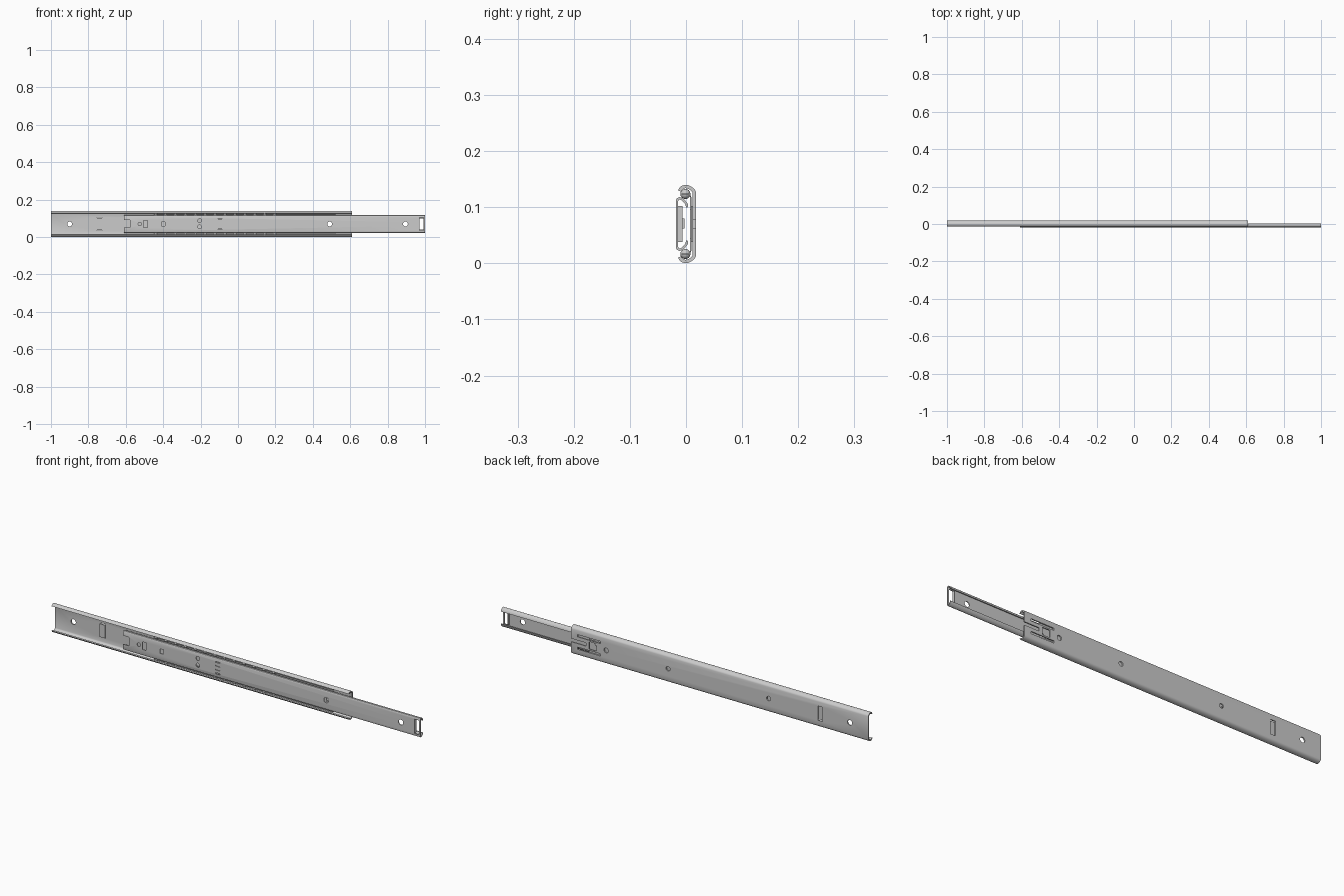
import bpy, bmesh, math
from mathutils import Matrix, Vector

if "Cube" in bpy.data.objects:
    bpy.data.objects.remove(bpy.data.objects["Cube"])

MID = 0.07  # height of the slide's centre line


def finish(bm, name):
    bmesh.ops.recalc_face_normals(bm, faces=bm.faces)
    me = bpy.data.meshes.new(name)
    bm.to_mesh(me)
    bm.free()
    ob = bpy.data.objects.new(name, me)
    bpy.context.collection.objects.link(ob)
    return ob


def smooth(ob, angle=35):
    bpy.ops.object.select_all(action='DESELECT')
    ob.select_set(True)
    bpy.context.view_layer.objects.active = ob
    bpy.ops.object.shade_smooth_by_angle(angle=math.radians(angle))


def add_box(bm, x0, x1, y0, y1, z0, z1):
    m = (Matrix.Translation(((x0 + x1) / 2, (y0 + y1) / 2, (z0 + z1) / 2))
         @ Matrix.Diagonal((x1 - x0, y1 - y0, z1 - z0, 1)))
    bmesh.ops.create_cube(bm, size=1, matrix=m)


def add_hole(bm, x, z, r, y0, y1):
    m = Matrix.Translation((x, (y0 + y1) / 2, z)) @ Matrix.Rotation(math.pi / 2, 4, 'X')
    bmesh.ops.create_cone(bm, cap_ends=True, segments=20, radius1=r, radius2=r,
                          depth=y1 - y0, matrix=m)


def rail(name, half, t, x0, x1):
    """Sheet-metal channel: top half profile (y, z), mirrored, thickened, extruded in x."""
    path = [Vector(p) for p in half]
    path += [Vector((p.x, 2 * MID - p.y)) for p in reversed(path)]
    inner = []
    for i, p in enumerate(path):
        segs = []
        if i > 0:
            segs.append((p - path[i - 1]).normalized())
        if i < len(path) - 1:
            segs.append((path[i + 1] - p).normalized())
        ns = [Vector((d.y, -d.x)) for d in segs]
        n = sum(ns, Vector((0, 0))).normalized()
        inner.append(p + n * t / n.dot(ns[0]))
    loop = path + inner[::-1]
    bm = bmesh.new()
    a = [bm.verts.new((x0, p.x, p.y)) for p in loop]
    b = [bm.verts.new((x1, p.x, p.y)) for p in loop]
    for i in range(len(loop)):
        j = (i + 1) % len(loop)
        bm.faces.new((a[i], a[j], b[j], b[i]))
    bm.faces.new(a)
    bm.faces.new(b)
    return finish(bm, name)


def punch(ob, y0, y1, boxes=(), holes=()):
    """Cut rectangular (x0, x1, z0, z1) and round (x, z, r) openings through the web."""
    bm = bmesh.new()
    for x0, x1, z0, z1 in boxes:
        add_box(bm, x0, x1, y0, y1, z0, z1)
    for x, z, r in holes:
        add_hole(bm, x, z, r, y0, y1)
    cutter = finish(bm, "cutter")
    cutter.hide_render = True
    mod = ob.modifiers.new("punch", 'BOOLEAN')
    mod.operation = 'DIFFERENCE'
    mod.solver = 'EXACT'
    mod.object = cutter
    bpy.context.view_layer.objects.active = ob
    bpy.ops.object.modifier_apply(modifier=mod.name)
    bpy.data.objects.remove(cutter)
    smooth(ob)


def boxes_part(name, boxes):
    bm = bmesh.new()
    for b in boxes:
        add_box(bm, *b)
    return finish(bm, name)


# Outer channel with curled lips
outer = rail("outer_rail", [(-0.014, 0.130), (-0.012, 0.134), (-0.008, 0.138), (-0.002, 0.140),
                            (0.005, 0.139), (0.012, 0.135), (0.016, 0.131), (0.018, 0.126)],
             0.006, -1.0, 0.61)
punch(outer, 0.009, 0.025,
      boxes=[(-0.753, -0.727, 0.035, 0.105), (0.472, 0.512, 0.052, 0.088),
             (0.45, 0.575, 0.034, 0.045), (0.45, 0.575, 0.095, 0.106),
             (0.53, 0.62, 0.062, 0.078)],
      holes=[(-0.9, MID, 0.013), (-0.46, MID, 0.011), (0.085, MID, 0.011), (0.42, MID, 0.012)])

# Raised bridge stop in the outer channel
boxes_part("outer_bridge_stop", [(-0.754, -0.726, 0.007, 0.0125, 0.038, 0.102)])

# Inner channel with ball grooves
inner = rail("inner_rail", [(0.004, 0.100), (0.003, 0.106), (-0.002, 0.1125), (-0.007, 0.1165),
                            (-0.012, 0.118), (-0.016, 0.116), (-0.018, 0.112)],
             -0.004, -0.61, 1.0)
punch(inner, -0.025, -0.012,
      boxes=[(-0.62, -0.578, 0.05, 0.092), (-0.505, -0.485, 0.052, 0.090),
             (-0.41, -0.39, 0.059, 0.081), (0.970, 0.992, 0.035, 0.105)]
            + [(-0.108, -0.086, z, z + 0.005) for z in (0.040, 0.058, 0.077, 0.095)],
      holes=[(-0.525, MID, 0.009), (-0.205, 0.055, 0.010), (-0.205, 0.088, 0.010),
             (0.49, MID, 0.013), (0.895, MID, 0.013)])

# Bent tabs on the inner channel
boxes_part("inner_tabs", [(-0.485, -0.481, -0.0145, -0.003, 0.062, 0.080),
                          (-0.109, -0.085, -0.0145, -0.010, 0.044, 0.096),
                          (0.966, 0.970, -0.0145, -0.006, 0.038, 0.102)])

# Ball retainer between the channels
cage = rail("ball_retainer", [(-0.008, 0.1245), (0.005, 0.1245), (0.008, 0.122), (0.0095, 0.118)],
            0.002, -0.45, 0.52)
punch(cage, 0.004, 0.0115, boxes=[(0.44, 0.53, 0.045, 0.095)])

# Rows of bearing balls
bm = bmesh.new()
for i in range(13):
    for z in (0.1235, 2 * MID - 0.1235):
        bmesh.ops.create_uvsphere(bm, u_segments=14, v_segments=8, radius=0.009,
                                  matrix=Matrix.Translation((-0.44 + i * 0.053, -0.001, z)))
smooth(finish(bm, "bearing_balls"), 60)
